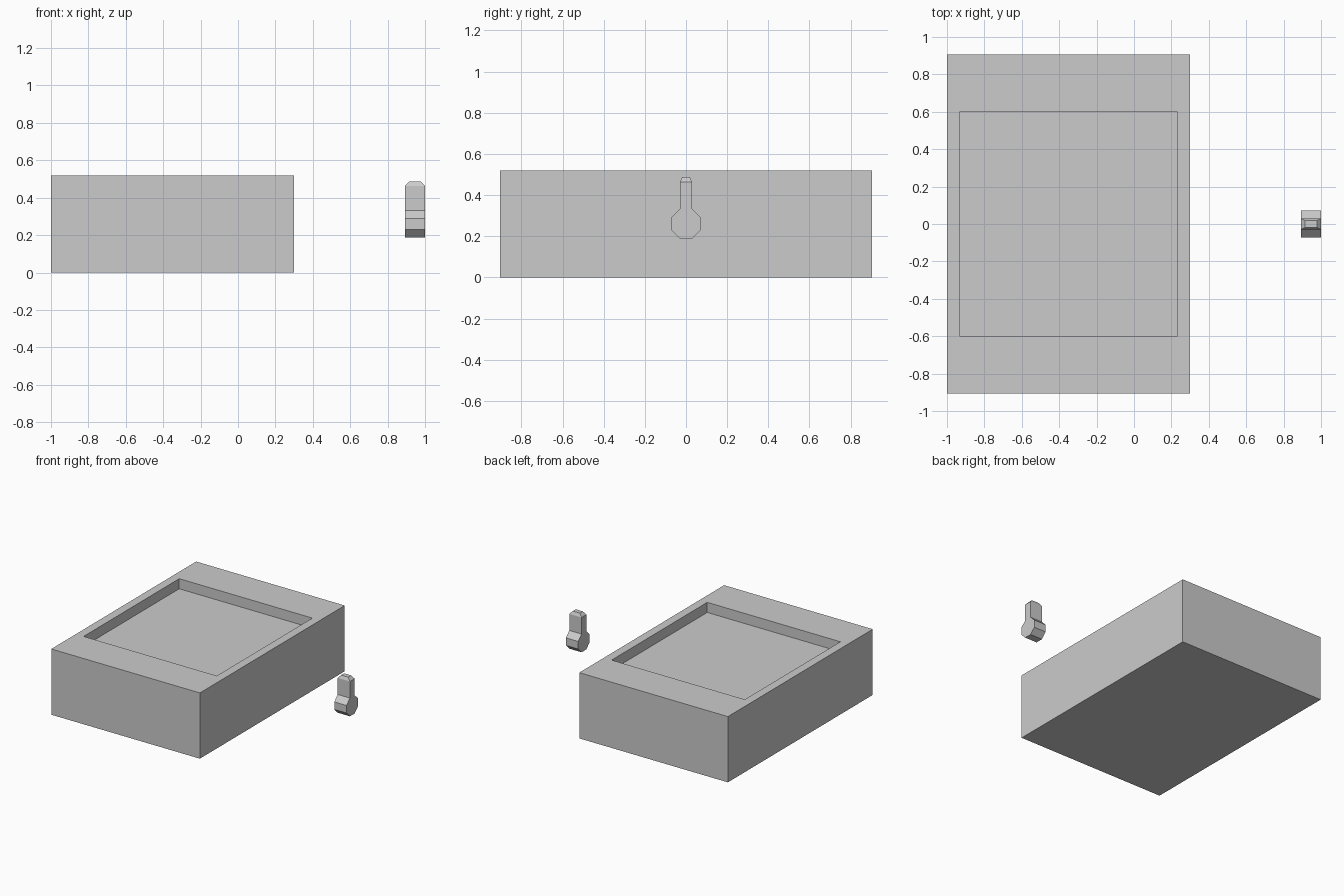
import bpy, bmesh, math
from mathutils import Vector

if "Cube" in bpy.data.objects:
    bpy.data.objects.remove(bpy.data.objects["Cube"])


def finish(bm, name):
    bmesh.ops.recalc_face_normals(bm, faces=bm.faces)
    mesh = bpy.data.meshes.new(name)
    bm.to_mesh(mesh)
    bm.free()
    obj = bpy.data.objects.new(name, mesh)
    bpy.context.collection.objects.link(obj)
    return obj


def top_face(bm):
    return max(bm.faces, key=lambda f: f.calc_center_median().z + f.normal.z)


def resize(bm, face, sx, sy):
    c = face.calc_center_median()
    for v in face.verts:
        v.co.x = c.x + (v.co.x - c.x) * sx
        v.co.y = c.y + (v.co.y - c.y) * sy


def extrude_face(bm, face, dz):
    new = bmesh.ops.extrude_discrete_faces(bm, faces=[face])["faces"][0]
    bmesh.ops.translate(bm, verts=new.verts, vec=(0, 0, dz))
    return new


# Body: block with a shallow rectangular tray sunk into the top
bm = bmesh.new()
bmesh.ops.create_cube(bm, size=1)
for v in bm.verts:
    v.co = Vector((v.co.x * 1.3 - 0.35, v.co.y * 1.81, (v.co.z + 0.5) * 0.52))
bm.normal_update()
rim = extrude_face(bm, top_face(bm), 0)
resize(bm, rim, 1.165 / 1.3, 1.195 / 1.81)
extrude_face(bm, rim, -0.08)
finish(bm, "body_block")

# Lever: octagonal hub along x, with a stem and tapered tip drawn up from its top side
bm = bmesh.new()
apothem, x0, x1, hub_z = 0.072, 0.893, 1.0, 0.26
r = apothem / math.cos(math.pi / 8)
ring = [bm.verts.new((x0, r * math.cos(a), hub_z + r * math.sin(a)))
        for a in (math.pi / 8 + i * math.pi / 4 for i in range(8))]
end = bm.faces.new(ring)
ext = bmesh.ops.extrude_face_region(bm, geom=[end], use_keep_orig=True)
bmesh.ops.translate(bm, vec=(x1 - x0, 0, 0),
                    verts=[g for g in ext["geom"] if isinstance(g, bmesh.types.BMVert)])
bmesh.ops.recalc_face_normals(bm, faces=bm.faces)
stem = extrude_face(bm, top_face(bm), 0.131)
tip = extrude_face(bm, stem, 0.024)
resize(bm, tip, 0.58, 0.62)
finish(bm, "lever")
